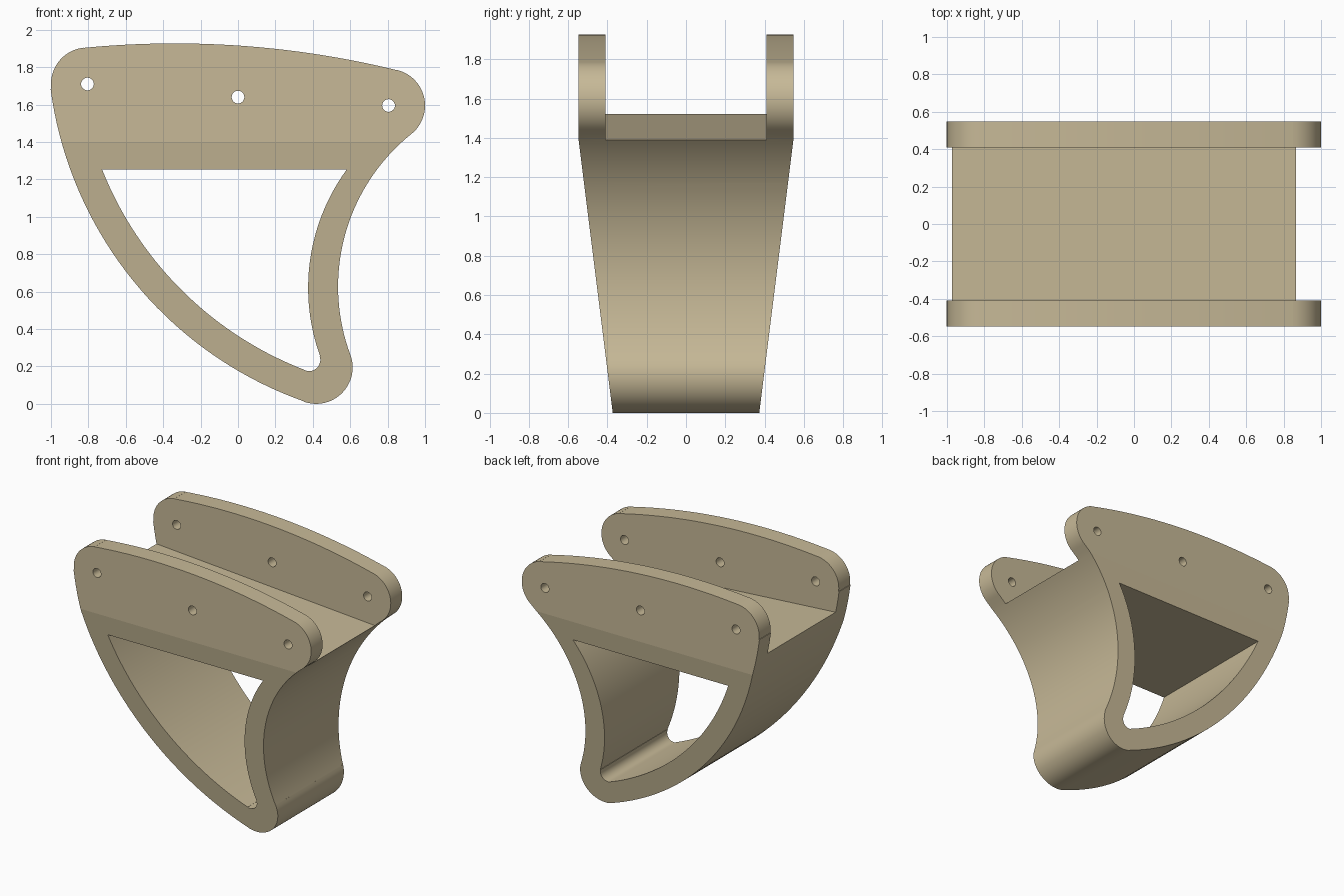
import bpy, bmesh, math
from mathutils import Vector as V

if "Cube" in bpy.data.objects:
    bpy.data.objects.remove(bpy.data.objects["Cube"])

HALF = 0.548      # half width of the body
SLOT = 0.41       # half width of the top channel
BEND, FOOT = 1.4, 0.373   # taper start height, half width at the bottom

tan = bpy.data.materials.new("tan")
tan.diffuse_color = (0.57, 0.485, 0.31, 1)
tan.use_nodes = True
tan.node_tree.nodes["Principled BSDF"].inputs["Base Color"].default_value = tan.diffuse_color


def arc(c, r, a, b, n):
    """Short arc on circle c, r from the direction of a to that of b (x, z)."""
    a0 = math.atan2(a.y - c.y, a.x - c.x)
    d = math.atan2(b.y - c.y, b.x - c.x) - a0
    d = (d + math.pi) % (2 * math.pi) - math.pi
    return [c + r * V((math.cos(a0 + d * i / n), math.sin(a0 + d * i / n)))
            for i in range(n + 1)]


def prism(name, pts, y0, y1):
    """Extrude an x-z profile along y."""
    clean = [p for i, p in enumerate(pts) if (p - pts[i - 1]).length > 1e-4]
    bm = bmesh.new()
    face = bm.faces.new([bm.verts.new((p.x, y0, p.y)) for p in clean])
    ext = bmesh.ops.extrude_face_region(bm, geom=[face])
    verts = [v for v in ext["geom"] if isinstance(v, bmesh.types.BMVert)]
    bmesh.ops.translate(bm, verts=verts, vec=(0, y1 - y0, 0))
    bmesh.ops.recalc_face_normals(bm, faces=bm.faces)
    me = bpy.data.meshes.new(name)
    bm.to_mesh(me)
    bm.free()
    ob = bpy.data.objects.new(name, me)
    bpy.context.collection.objects.link(ob)
    me.materials.append(tan)
    return ob


def cut(body, cutter):
    cutter.hide_render = True
    m = body.modifiers.new("cut", "BOOLEAN")
    m.operation, m.solver, m.object = "DIFFERENCE", "EXACT", cutter
    bpy.context.view_layer.objects.active = body
    bpy.ops.object.modifier_apply(modifier=m.name)
    bpy.data.objects.remove(cutter)


# Outline: three rounded corners joined by three large tangent arcs
R = 0.195
left, right, foot = V((-0.805, 1.71)), V((0.805, 1.595)), V((0.418, 0.195))
top_c, top_r = V((-0.338, -3.073)), 5.0
back_c, back_r = V((1.58, 0.627)), 1.045
keel_c, keel_r = V((1.04, 1.955)), 2.06


def touch(c, r, corner):
    return c + (corner - c).normalized() * r


outline = []
for c, r, a, b, after in ((top_c, top_r, left, right, back_c),
                          (back_c, back_r, right, foot, keel_c),
                          (keel_c, keel_r, foot, left, top_c)):
    pa, pb = touch(c, r, a), touch(c, r, b)
    nxt = {back_c.x: back_r, keel_c.x: keel_r, top_c.x: top_r}[after.x]
    outline += arc(c, r, pa, pb, 36)
    outline += arc(b, R, pb, touch(after, nxt, b), 24)
body = prism("bracket_body", outline, -HALF, HALF)

# Window through the lower body
nook, nook_r = V((0.38, 0.235)), 0.06
in_c, in_r = V((1.448, 0.62)), 1.073
k_in = 1.901
p1, p2 = touch(keel_c, k_in, nook), touch(in_c, in_r, nook)
window = arc(keel_c, k_in, V((-0.727, 1.253)), p1, 36)
window += arc(nook, nook_r, p1, p2, 16)
window += arc(in_c, in_r, p2, V((0.583, 1.253)), 30)
cut(body, prism("window_cutter", window, -1, 1))

# Sloping channel between the two side walls
floor = [V((x, 1.4515 - 0.0708 * x)) for x in (-1.3, 1.3)]
cut(body, prism("channel_cutter", floor + [V((1.3, 2.4)), V((-1.3, 2.4))], -SLOT, SLOT))

# Bolt holes through both walls
for x, z in ((-0.805, 1.71), (0, 1.64), (0.805, 1.595)):
    ring = [V((x + 0.034 * math.cos(i * math.pi / 12), z + 0.034 * math.sin(i * math.pi / 12)))
            for i in range(24)]
    cut(body, prism("hole_cutter", ring, -1, 1))

# Sides taper inward below the bend
low = -0.2
y_low = HALF + (FOOT - HALF) * (BEND - low) / BEND
for s in (-1, 1):
    wedge = prism("taper_cutter", [V((-1.3, low)), V((1.3, low)), V((1.3, BEND)), V((-1.3, BEND))],
                  s * HALF, s * 0.9)
    for v in wedge.data.vertices:
        if v.co.z < 0 and abs(v.co.y) < 0.6:
            v.co.y = s * y_low
    cut(body, wedge)

# Smooth curved walls, crisp edges
bpy.ops.object.select_all(action="DESELECT")
body.select_set(True)
bpy.context.view_layer.objects.active = body
bpy.ops.object.shade_smooth_by_angle(angle=math.radians(20))
for p in body.data.polygons:
    if abs(p.normal.y) > 0.9:
        p.use_smooth = False
